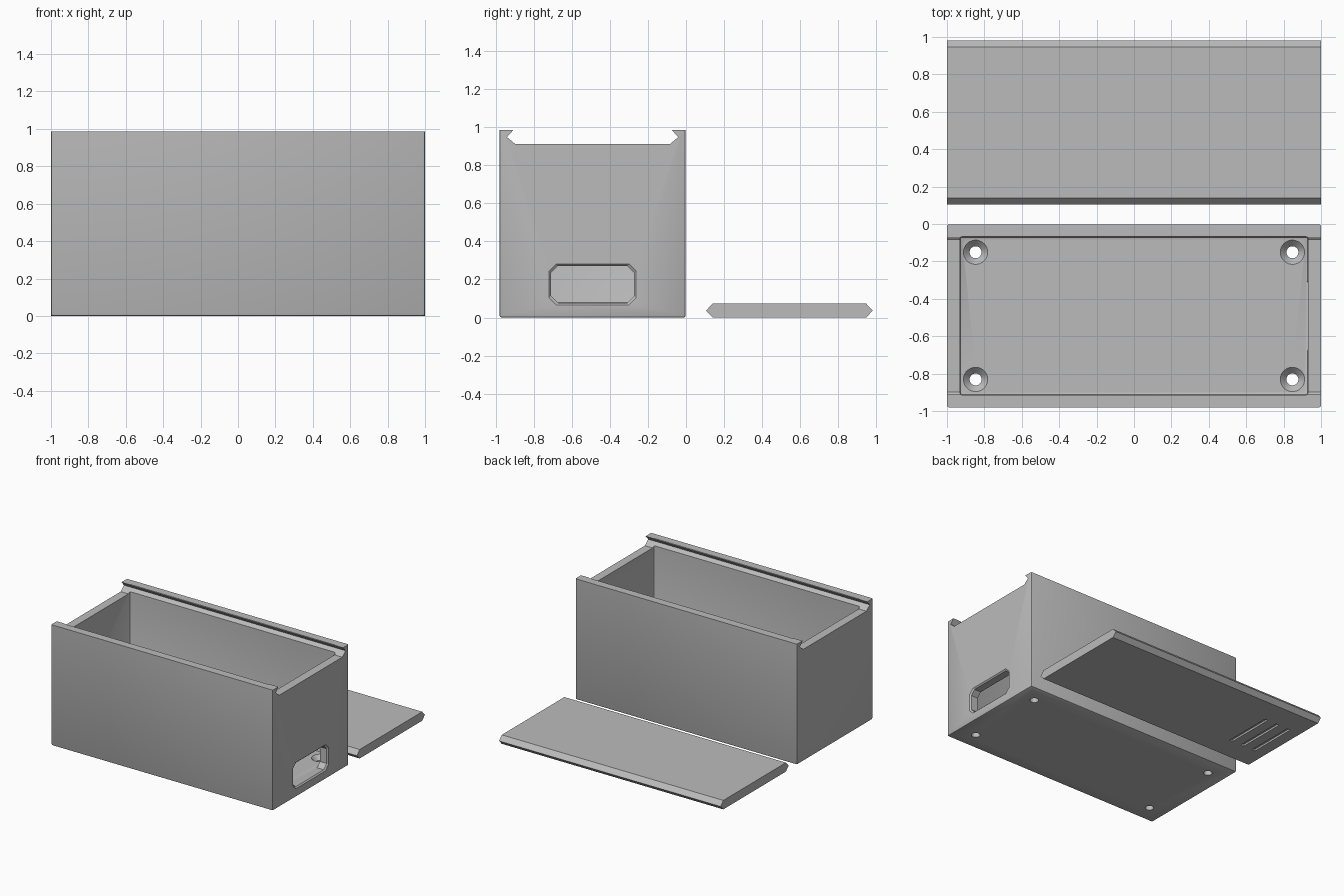
import bpy, bmesh, math

cube = bpy.data.objects.get("Cube")
if cube:
    bpy.data.objects.remove(cube, do_unlink=True)

grey = bpy.data.materials.new("plain grey")
grey.use_nodes = True
COLOUR = (0.5, 0.5, 0.5, 1)
grey.diffuse_color = COLOUR
grey.node_tree.nodes["Principled BSDF"].inputs["Base Color"].default_value = COLOUR


def finish(bm, name):
    bmesh.ops.recalc_face_normals(bm, faces=bm.faces)
    mesh = bpy.data.meshes.new(name)
    bm.to_mesh(mesh)
    bm.free()
    mesh.materials.append(grey)
    obj = bpy.data.objects.new(name, mesh)
    bpy.context.collection.objects.link(obj)
    return obj


def loft(name, rings):
    """Solid skinned through matching rings of points, capped at both ends."""
    bm = bmesh.new()
    loops = [[bm.verts.new(p) for p in ring] for ring in rings]
    n = len(rings[0])
    for a, b in zip(loops, loops[1:]):
        for i in range(n):
            j = (i + 1) % n
            bm.faces.new((a[i], a[j], b[j], b[i]))
    bm.faces.new(loops[0])
    bm.faces.new(loops[-1])
    return finish(bm, name)


def prism(name, profile, x0, x1):
    return loft(name, [[(x, y, z) for y, z in profile] for x in (x0, x1)])


def box(name, x, y, z, edge=0.0):
    """Box with rounded upright and bottom edges and a sharp top."""
    bm = bmesh.new()
    bmesh.ops.create_cube(bm, size=1)
    for v in bm.verts:
        v.co = [lo if c < 0 else hi for c, (lo, hi) in zip(v.co, (x, y, z))]
    if edge:
        picked = [e for e in bm.edges if any(v.co.z < z[1] for v in e.verts)]
        bmesh.ops.bevel(bm, geom=picked, offset=edge, segments=2,
                        profile=0.5, affect='EDGES')
    return finish(bm, name)


def cut(target, cutter):
    cutter.hide_render = True
    mod = target.modifiers.new("cut", 'BOOLEAN')
    mod.operation = 'DIFFERENCE'
    mod.solver = 'EXACT'
    mod.object = cutter
    bpy.context.view_layer.objects.active = target
    bpy.ops.object.modifier_apply(modifier=mod.name)
    bpy.data.objects.remove(cutter, do_unlink=True)


def smooth(obj):
    bpy.ops.object.select_all(action='DESELECT')
    obj.select_set(True)
    bpy.context.view_layer.objects.active = obj
    bpy.ops.object.shade_smooth_by_angle(angle=math.radians(25))


# Box body, hollowed out from above
HEIGHT, FLOOR, MID = 0.985, 0.075, -0.491
body = box("box_body", (-1, 1), (-0.98, -0.002), (0, HEIGHT), 0.01)
cut(body, box("cavity", (-0.93, 0.93), (-0.914, -0.068), (FLOOR, 1.2), 0.01))

# Dovetail slot for the sliding lid, open at both ends
half = [(0.407, 0.912), (0.45, 0.948), (0.417, HEIGHT), (0.417, 1.2)]
slot = [(MID + y, z) for y, z in half] + [(MID - y, z) for y, z in reversed(half)]
cut(body, prism("slot", slot, -1.1, 1.1))


# Cable window with clipped corners and a chamfered outer lip
def window_ring(x, grow):
    w, h, c = 0.219 + grow, 0.097 + grow, 0.037
    corners = [(w, h - c), (w - c, h), (c - w, h), (-w, h - c),
               (-w, c - h), (c - w, -h), (w - c, -h), (w, c - h)]
    return [(x, MID + y, 0.174 + z) for y, z in corners]


cut(body, loft("window", [window_ring(0.88, 0), window_ring(0.99, 0),
                          window_ring(1.0, 0.01), window_ring(1.1, 0.01)]))


# Countersunk screw holes in the floor
def circle(cx, cy, z, r, n=32):
    return [(cx + r * math.cos(math.tau * i / n),
             cy + r * math.sin(math.tau * i / n), z) for i in range(n)]


for sx in (-1, 1):
    for sy in (-1, 1):
        steps = [(-0.1, 0.032), (0.04, 0.032), (FLOOR, 0.065), (0.08, 0.07)]
        cut(body, loft("screw_hole", [circle(sx * 0.847, MID + sy * 0.34, z, r)
                                      for z, r in steps]))
smooth(body)

# Sliding lid with pointed long edges, lying behind the box
lid_profile = [(0.14, 0), (0.947, 0), (0.981, 0.036),
               (0.947, 0.073), (0.14, 0.073), (0.105, 0.036)]
lid = prism("sliding_lid", lid_profile, -1, 1)

# Finger grip grooves on the lid's underside
for x in (-0.67, -0.78, -0.89):
    cut(lid, box("grip_groove", (x - 0.014, x + 0.014), (0.33, 0.74), (-0.1, 0.015)))
smooth(lid)
